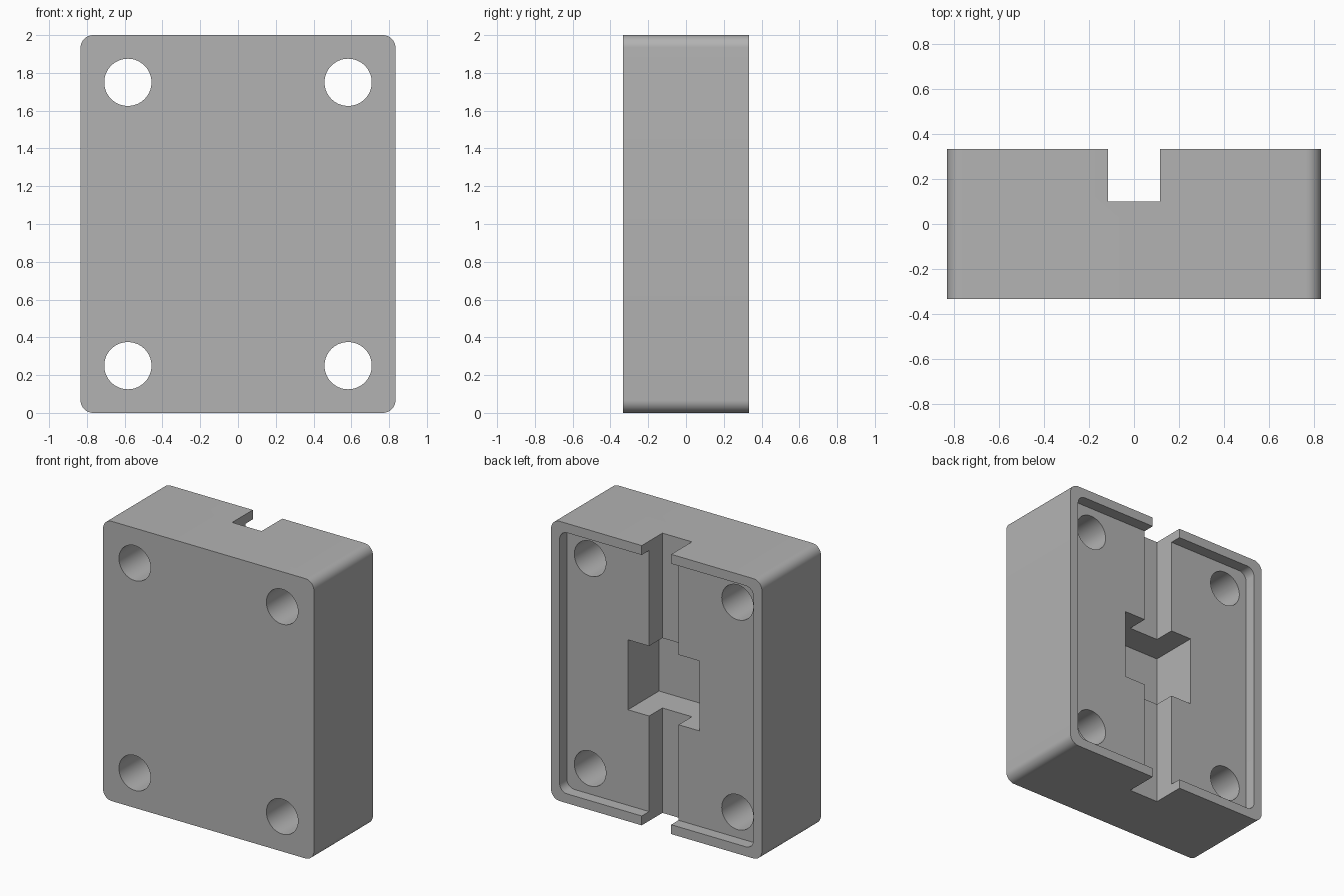
import bpy, bmesh
from math import radians
from mathutils import Matrix, Vector

default = bpy.data.objects.get("Cube")
if default:
    bpy.data.objects.remove(default, do_unlink=True)

W, D, H = 1.667, 0.667, 2.0
BACK = D / 2
RIM, RECESS = 0.067, 0.083


def link(name, bm):
    mesh = bpy.data.meshes.new(name)
    bm.to_mesh(mesh)
    bm.free()
    obj = bpy.data.objects.new(name, mesh)
    bpy.context.collection.objects.link(obj)
    return obj


def block(name, width, height, y0, y1, radius=0):
    """Box centred on x = 0 and mid height, with optional rounded corners."""
    bm = bmesh.new()
    bmesh.ops.create_cube(bm, size=1)
    bmesh.ops.scale(bm, vec=(width, y1 - y0, height), verts=bm.verts)
    bmesh.ops.translate(bm, vec=(0, (y0 + y1) / 2, H / 2), verts=bm.verts)
    if radius:
        edges = [e for e in bm.edges
                 if abs((e.verts[0].co - e.verts[1].co).normalized().y) > 0.9]
        bmesh.ops.bevel(bm, geom=edges, offset=radius, segments=10,
                        profile=0.5, affect='EDGES')
    return link(name, bm)


def bore(name, x, z):
    """Through hole along y."""
    bm = bmesh.new()
    bmesh.ops.create_cone(
        bm, cap_ends=True, segments=64, radius1=0.125, radius2=0.125, depth=D + 0.4,
        matrix=Matrix.Translation(Vector((x, 0, z))) @ Matrix.Rotation(radians(90), 4, 'X'))
    return link(name, bm)


# Housing block with rounded upright corners
housing = block("housing", W, H, -BACK, BACK, 0.067)

# Rear recess, cable channel, centre pocket and screw holes
cutters = [
    block("recess_cutter", W - 2 * RIM, H - 2 * RIM, BACK - RECESS, BACK + 0.2, 0.06),
    block("channel_cutter", 0.233, H + 0.4, 0.1, BACK + 0.3),
    block("pocket_cutter", 0.567, 0.5, -0.1, BACK + 0.1),
]
for x in (-0.583, 0.583):
    for z in (0.25, 1.75):
        cutters.append(bore("screw_hole_cutter", x, z))

for cutter in cutters:
    cutter.hide_render = True
    mod = housing.modifiers.new(cutter.name, 'BOOLEAN')
    mod.operation = 'DIFFERENCE'
    mod.solver = 'EXACT'
    mod.object = cutter

# Bake the cuts and drop the helpers
bpy.context.view_layer.update()
graph = bpy.context.evaluated_depsgraph_get()
baked = bpy.data.meshes.new_from_object(housing.evaluated_get(graph))
housing.modifiers.clear()
housing.data = baked
baked.name = "housing"
for cutter in cutters:
    bpy.data.objects.remove(cutter, do_unlink=True)

# Plain grey finish
grey = bpy.data.materials.new("mid grey")
grey.use_nodes = True
colour = (0.45, 0.45, 0.45, 1)
grey.diffuse_color = colour
grey.node_tree.nodes["Principled BSDF"].inputs["Base Color"].default_value = colour
housing.data.materials.clear()
housing.data.materials.append(grey)

# Smooth the round corners and bores, keep the edges crisp
bpy.ops.object.select_all(action='DESELECT')
housing.select_set(True)
bpy.context.view_layer.objects.active = housing
bpy.ops.object.shade_smooth_by_angle(angle=radians(30))
